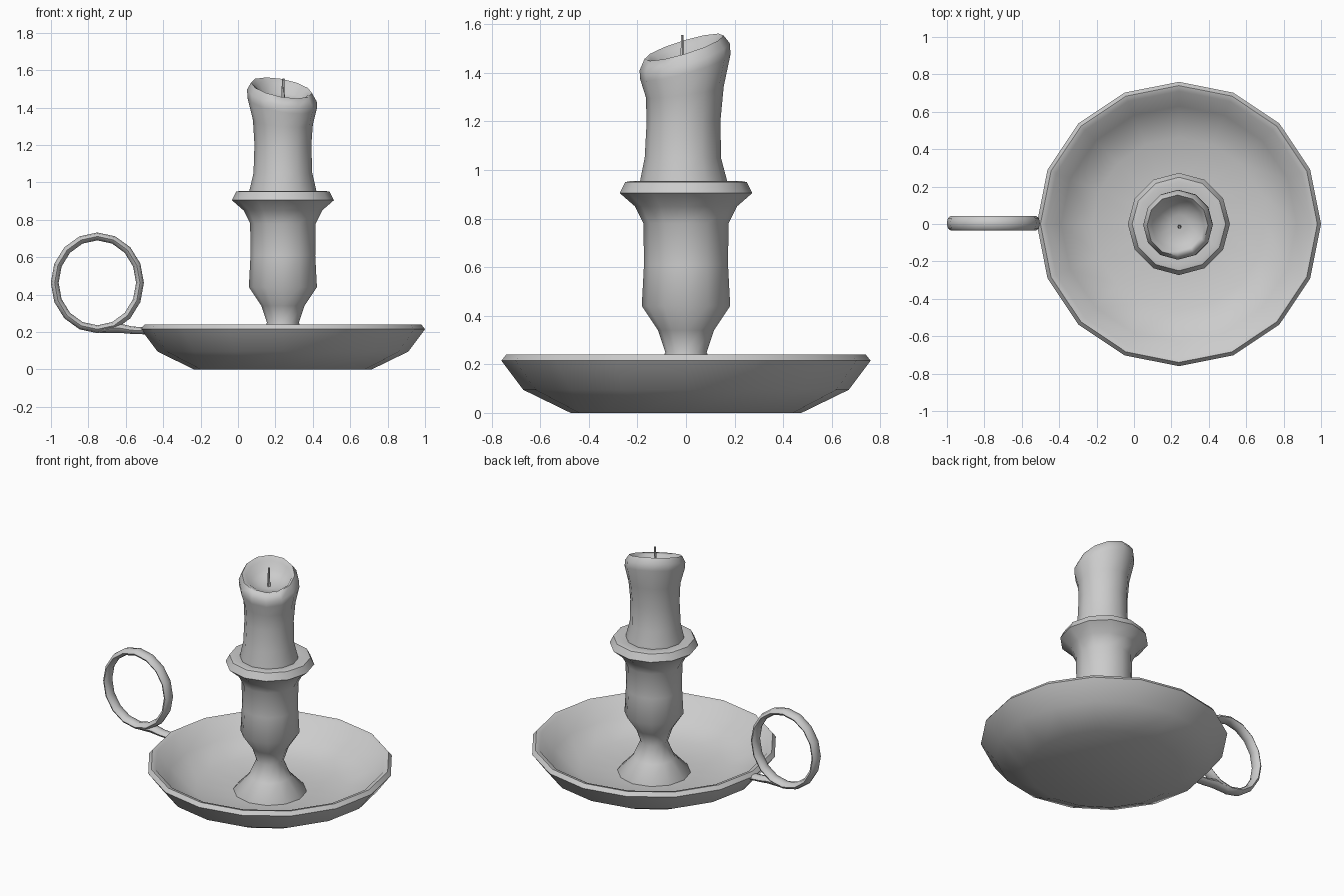
import bpy, bmesh
from math import sin, cos, tau, radians

if "Cube" in bpy.data.objects:
    bpy.data.objects.remove(bpy.data.objects["Cube"])

CX = 0.24  # axis of dish, stem and candle


def finish(name, bm, angle=50):
    bmesh.ops.recalc_face_normals(bm, faces=bm.faces)
    mesh = bpy.data.meshes.new(name)
    bm.to_mesh(mesh)
    bm.free()
    obj = bpy.data.objects.new(name, mesh)
    bpy.context.collection.objects.link(obj)
    bpy.ops.object.select_all(action='DESELECT')
    bpy.context.view_layer.objects.active = obj
    obj.select_set(True)
    bpy.ops.object.shade_smooth_by_angle(angle=radians(angle))
    return obj


def loft(name, rings, closed=False, angle=50):
    """Skin a list of equally sized point rings; cap the ends unless closed."""
    bm = bmesh.new()
    loops = [[bm.verts.new(p) for p in ring] for ring in rings]
    n = len(loops[0])
    pairs = list(zip(loops, loops[1:]))
    if closed:
        pairs.append((loops[-1], loops[0]))
    for a, b in pairs:
        for i in range(n):
            j = (i + 1) % n
            bm.faces.new((a[i], a[j], b[j], b[i]))
    if not closed:
        bm.faces.new(loops[0])
        bm.faces.new(loops[-1])
    return finish(name, bm, angle)


def ring(r, z, n, dx=0, dy=0, tilt=0):
    """Horizontal ring, optionally shifted and slanted (high at back left)."""
    pts = []
    for i in range(n):
        x, y = r * cos(tau * i / n), r * sin(tau * i / n)
        pts.append((CX + dx + x, dy + y, z + tilt * (0.27 * y - 0.16 * x)))
    return pts


# Dish: 16-sided saucer with a thin rim
dish = [(0.475, 0), (0.67, 0.095), (0.76, 0.215), (0.74, 0.24), (0.71, 0.232),
        (0.63, 0.125), (0.46, 0.05), (0.2, 0.04)]
loft("dish", [ring(r, z, 16) for r, z in dish])

# Stem: flared foot, cup and drip flange
stem = [(0.225, 0.035), (0.225, 0.045), (0.13, 0.145), (0.085, 0.25), (0.115, 0.34),
        (0.182, 0.44), (0.173, 0.61), (0.175, 0.78), (0.21, 0.85), (0.273, 0.905),
        (0.25, 0.95), (0.225, 0.955), (0.17, 0.945)]
loft("candle_holder", [ring(r, z, 12) for r, z in stem])

# Candle: leaning wax with a slanted, hollowed top
candle = [(0.18, 0.94, 0, -0.01, 0), (0.178, 0.96, 0, -0.01, 0),
          (0.157, 1.05, 0, -0.013, 0), (0.152, 1.2, 0, -0.01, 0.1),
          (0.16, 1.32, 0, -0.005, 0.5), (0.186, 1.425, -0.004, -0.003, 1),
          (0.186, 1.465, -0.005, -0.005, 1.1), (0.163, 1.505, -0.007, -0.008, 1.1),
          (0.14, 1.49, -0.005, -0.005, 1), (0.115, 1.455, 0, 0, 0.7),
          (0.05, 1.435, 0, 0, 0.5)]
loft("candle", [ring(r, z, 12, dx, dy, t) for r, z, dx, dy, t in candle], angle=80)

# Wick
loft("wick", [ring(r, z, 6, dx, -0.015)
              for r, z, dx in [(0.012, 1.42, 0.003), (0.008, 1.49, 0), (0.006, 1.555, 0.003)]])

# Ring handle: flattened section swept round an upright loop
handle = []
for i in range(16):
    a = tau * i / 16
    handle.append([(-0.752 + (0.228 + 0.021 * cos(b)) * cos(a), 0.004 + 0.039 * sin(b),
                    0.463 + (0.248 + 0.021 * cos(b)) * sin(a))
                   for b in (tau * k / 8 for k in range(8))])
loft("handle_ring", handle, closed=True)

# Handle stub: joins the ring to the dish wall
stub = []
for x, z, h, w in [(-0.74, 0.213, 0.018, 0.034), (-0.64, 0.222, 0.026, 0.036),
                   (-0.57, 0.21, 0.02, 0.034), (-0.48, 0.205, 0.018, 0.034)]:
    stub.append([(x, 0.004 + w * sin(tau * k / 8), z + h * cos(tau * k / 8)) for k in range(8)])
loft("handle_stub", stub)
